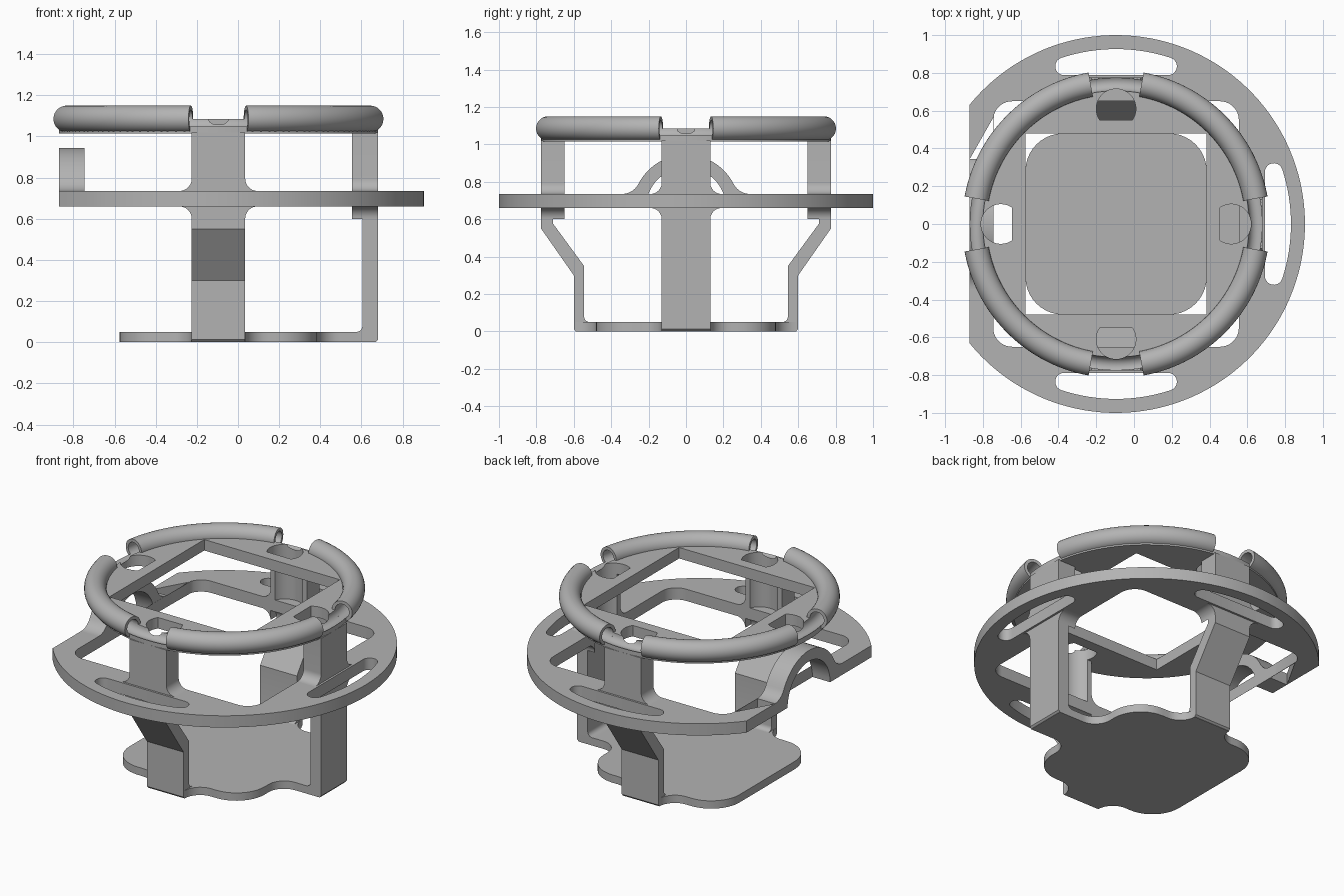
import bpy, bmesh
from math import sin, cos, pi, radians, degrees, asin, atan2, hypot
from mathutils import Matrix, Vector

cube = bpy.data.objects.get("Cube")
if cube:
    bpy.data.objects.remove(cube, do_unlink=True)

CX = -0.095                       # axis of the round parts
CENTRE = Matrix.Translation((CX, 0, 0))
RIGHT, BACK, LEFT, FRONT = 0, pi / 2, pi, -pi / 2

grey = bpy.data.materials.new("plain grey")
grey.diffuse_color = (0.45, 0.45, 0.45, 1)
grey.use_nodes = True
grey.node_tree.nodes["Principled BSDF"].inputs["Base Color"].default_value = (0.45, 0.45, 0.45, 1)

# Axis layouts: plan = flat outline, side = (distance, height), face = (sideways, height)
PLAN = Matrix.Identity(4)
SIDE = Matrix(((1, 0, 0, 0), (0, 0, -1, 0), (0, 1, 0, 0), (0, 0, 0, 1)))
FACE = Matrix(((0, 0, 1, 0), (1, 0, 0, 0), (0, 1, 0, 0), (0, 0, 0, 1)))


def arc(cx, cy, r, a0, a1, n=10):
    angles = [radians(a0 + (a1 - a0) * i / n) for i in range(n + 1)]
    return [(cx + r * cos(a), cy + r * sin(a)) for a in angles]


def circle(r, n=128):
    return arc(0, 0, r, 0, 360, n)[:-1]


def turn(points, angle):
    return [(x * cos(angle) - y * sin(angle), x * sin(angle) + y * cos(angle)) for x, y in points]


def rounded_square(h, r):
    return [p for k in range(4) for p in turn(arc(h - r, h - r, r, 0, 90), k * pi / 2)]


def finish(name, bm):
    bmesh.ops.recalc_face_normals(bm, faces=bm.faces)
    mesh = bpy.data.meshes.new(name)
    bm.to_mesh(mesh)
    bm.free()
    mesh.materials.append(grey)
    ob = bpy.data.objects.new(name, mesh)
    bpy.context.collection.objects.link(ob)
    return ob


def prism(name, loops, w0, w1, layout=PLAN, angle=0):
    """Fill outlines (first outer, then holes) and extrude them from w0 to w1."""
    bm = bmesh.new()
    for loop in loops:
        vs = [bm.verts.new((u, v, w0)) for u, v in loop]
        for a, b in zip(vs, vs[1:] + vs[:1]):
            bm.edges.new((a, b))
    bmesh.ops.triangle_fill(bm, use_beauty=True, edges=bm.edges[:], normal=(0, 0, 1))
    ext = bmesh.ops.extrude_face_region(bm, geom=bm.faces[:])
    moved = [g for g in ext["geom"] if isinstance(g, bmesh.types.BMVert)]
    bmesh.ops.translate(bm, vec=(0, 0, w1 - w0), verts=moved)
    bmesh.ops.transform(bm, matrix=CENTRE @ Matrix.Rotation(angle, 4, 'Z') @ layout, verts=bm.verts)
    return finish(name, bm)


def cut(ob, cutters):
    for c in cutters:
        mod = ob.modifiers.new("cut", 'BOOLEAN')
        mod.operation, mod.solver, mod.object = 'DIFFERENCE', 'EXACT', c
    dg = bpy.context.evaluated_depsgraph_get()
    mesh = bpy.data.meshes.new_from_object(ob.evaluated_get(dg))
    ob.modifiers.clear()
    ob.data = mesh


parts = []

# Middle plate: flat left edge, square opening, curved slots, gap under the arch
def slot(angle):
    tilt = degrees(atan2(0.835, 0.275))
    pts = (arc(0.275, 0.835, 0.047, -90, tilt) + arc(0, 0, 0.926, tilt, 180 - tilt, 16)[1:-1]
           + arc(-0.275, 0.835, 0.047, 180 - tilt, 270))
    return turn(pts, angle - pi / 2)


EDGE, HALF, GAP = 0.775, 0.13, 0.343
flat = degrees(asin((1 - EDGE ** 2) ** 0.5))
opening = rounded_square(0.65, 0.1)
rim = arc(0, 0, 1, flat - 180, 180 - flat, 110)
# The opening joins the outside through the arch gap, so both form one outline
n = len(opening)
start = next(i for i in range(n) if opening[i][0] < -0.64 and opening[i - 1][0] > -0.65 + 1e-5
             and opening[i][1] > 0)
inner = [opening[(start - k) % n] for k in range(n)]
outline = rim + [(-EDGE, GAP), (-0.65, GAP)] + inner + [(-0.65, -GAP), (-EDGE, -GAP)]
parts.append(prism("middle_plate", [outline] + [slot(a) for a in (RIGHT, BACK, FRONT)], 0.66, 0.735))

# Arch bridging the gap in the middle plate
tilt = degrees(asin(0.175 / 0.385))
arch = (arc(0, 0.66, 0.215, 0, 180, 24) + [(-GAP, 0.66)] + arc(-GAP, 0.835, 0.1, 270, 360 - tilt)
        + arc(0, 0.66, 0.285, 180 - tilt, tilt, 24) + arc(GAP, 0.835, 0.1, 180 + tilt, 270)
        + [(GAP, 0.66)])
parts.append(prism("left_arch", [arch], 0.65, EDGE, FACE, LEFT))

# Base plate: rounded square with flared tabs towards the three legs
base = []
for angle, reach in ((RIGHT, 0.765), (BACK, 0.59), (LEFT, 0), (FRONT, 0.59)):
    side = []
    if reach:
        f = 0.11
        side = (arc(0.48 + f, -HALF - f, f, 180, 90) + [(reach, -HALF), (reach, HALF)]
                + arc(0.48 + f, HALF + f, f, 270, 180))
    side += arc(0.28, 0.28, 0.2, 0, 90)
    base += turn(side, angle)
parts.append(prism("base_plate", [base], 0, 0.05))

# Top plate with square opening
s = 0.48
top_plate = prism("top_plate", [circle(EDGE), [(s, s), (-s, s), (-s, -s), (s, -s)]], 1.015, 1.085)
parts.append(top_plate)

# Cutters: rounded pockets and the groove around the rim
chord = degrees(asin(0.06 / 0.105)) + 90
pockets = {a: prism("pocket_cutter", [arc(0.61, 0, 0.105, -chord, chord, 32)], 0.72, 1.3, PLAN, a)
           for a in (RIGHT, BACK, LEFT, FRONT)}
bpy.ops.mesh.primitive_torus_add(location=(CX, 0, 1.085), major_radius=0.75, minor_radius=0.045,
                                 major_segments=128, minor_segments=24)
groove = bpy.context.object
groove.name = "groove_cutter"
cut(top_plate, [groove] + list(pockets.values()))

# Upper posts and legs
slanted = ([(0.775, 0.66), (0.775, 0.55), (0.6, 0.3), (0.6, 0.012), (0.588, 0), (0.5, 0), (0.5, 0.05)]
           + arc(0.515, 0.08, 0.03, -90, 0, 5) + [(0.545, 0.35), (0.71, 0.575)]
           + arc(0.65, 0.6, 0.06, 0, 90))
straight = ([(0.775, 0.66), (0.775, 0.012), (0.763, 0), (0.65, 0), (0.65, 0.05)]
            + arc(0.67, 0.08, 0.03, -90, 0, 5) + arc(0.65, 0.61, 0.05, 0, 90))
F = 0.06
post = ([(HALF, 1.02), (-HALF, 1.02)] + arc(-HALF - F, 0.735 + F, F, 0, -90)
        + arc(HALF + F, 0.735 + F, F, 270, 180))
for name, angle, leg in (("right", RIGHT, straight), ("back", BACK, slanted), ("front", FRONT, slanted)):
    ob = prism(name + "_post", [post], 0.65, EDGE, FACE, angle)
    cut(ob, [pockets[angle]])
    parts.append(ob)
    parts.append(prism(name + "_leg", [leg], -HALF, HALF, SIDE, angle))
    for sgn in (-1, 1):
        wing = [(sgn * HALF, 0.66)] + [(sgn * u, v) for u, v in arc(HALF + F, 0.66 - F, F, 90, 180)]
        parts.append(prism(name + "_leg_flare", [wing], 0.65, EDGE, FACE, angle))

for c in list(pockets.values()) + [groove]:
    bpy.data.objects.remove(c, do_unlink=True)

# Four hollow tube segments around the rim
def tube(name, a0, a1, steps=40, sides=28):
    bm = bmesh.new()
    grid = []
    for i in range(steps + 1):
        a = radians(a0 + (a1 - a0) * i / steps)
        grid.append([[bm.verts.new((CX + (0.75 + u) * cos(a), (0.75 + u) * sin(a), 1.085 + v))
                      for u, v in circle(r, sides)] for r in (0.065, 0.045)])
    for j in range(sides):
        k = (j + 1) % sides
        for g, h in zip(grid, grid[1:]):
            for w in (0, 1):
                bm.faces.new((g[w][j], g[w][k], h[w][k], h[w][j]))
        for g in (grid[0], grid[-1]):
            bm.faces.new((g[0][j], g[0][k], g[1][k], g[1][j]))
    return finish(name, bm)


for q, name in enumerate(("back_left", "back_right", "front_right", "front_left")):
    parts.append(tube(name + "_tube", q * 90 + 10.3, q * 90 + 79.7))

# Smooth curved walls, keep edges sharp
bpy.ops.object.select_all(action='DESELECT')
for ob in parts:
    ob.select_set(True)
bpy.context.view_layer.objects.active = parts[0]
bpy.ops.object.shade_smooth_by_angle(angle=radians(30))
